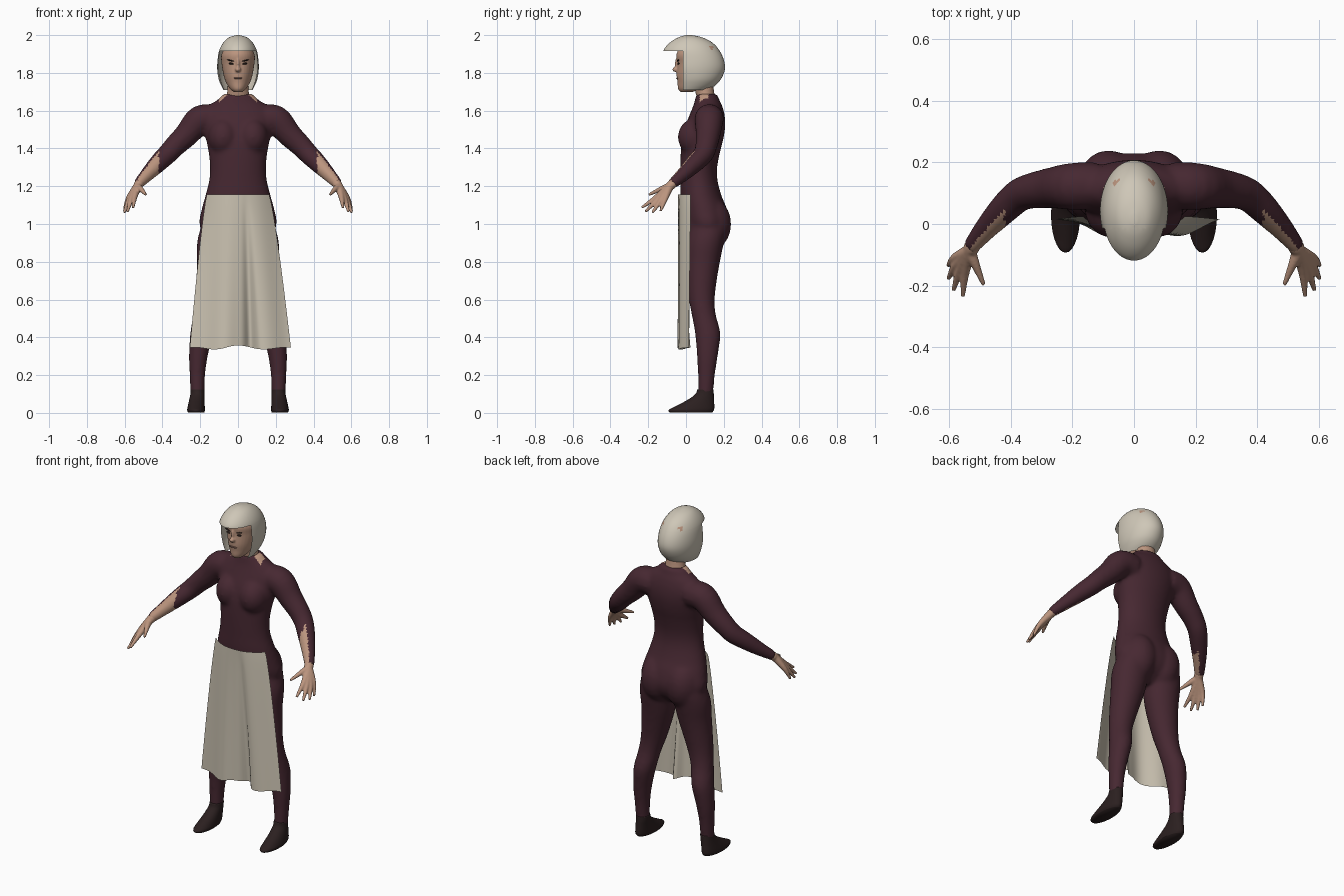
import bpy, bmesh, math
from mathutils import Vector, Matrix

if "Cube" in bpy.data.objects:
    bpy.data.objects.remove(bpy.data.objects["Cube"])


def mat(name, rgb):
    m = bpy.data.materials.new(name)
    m.diffuse_color = (*rgb, 1)
    m.use_nodes = True
    m.node_tree.nodes["Principled BSDF"].inputs["Base Color"].default_value = m.diffuse_color
    return m


MAROON = mat("maroon cloth", (.062, .021, .031))
SKIN = mat("skin", (.50, .30, .21))
HAIR = mat("pale hair", (.62, .57, .475))
LINEN = mat("linen", (.60, .545, .445))
SHOE = mat("dark leather", (.024, .014, .014))
DARK = mat("dark brow", (.03, .018, .015))
LIP = mat("lip", (.24, .13, .10))


def spline(rows, sub=4):
    """Catmull-Rom interpolation of equal-length tuples."""
    out = []
    for i in range(len(rows) - 1):
        p = [rows[max(0, min(len(rows) - 1, i + k))] for k in (-1, 0, 1, 2)]
        for s in range(sub):
            t = s / sub
            out.append([b + .5 * t * (c - a + t * (2 * a - 5 * b + 4 * c - d + t * (3 * (b - c) + d - a)))
                        for a, b, c, d in zip(*p)])
    return out + [list(rows[-1])]


def skin_rings(bm, rings):
    """Bridge rings of points and cap both ends."""
    vs = [[bm.verts.new(p) for p in r] for r in rings]
    n = len(vs[0])
    for a, b in zip(vs, vs[1:]):
        for i in range(n):
            bm.faces.new((a[i], a[(i + 1) % n], b[(i + 1) % n], b[i]))
    bm.faces.new(vs[0][::-1])
    bm.faces.new(vs[-1])


def stack(bm, rows, n=32, s=1):
    """Horizontal oval sections: (z, centre x, half width, front y, back y)."""
    rings = []
    for z, cx, rx, yf, yb in spline(rows):
        rings.append([(s * cx + rx * math.cos(2 * math.pi * i / n),
                       (yf + yb) / 2 + (yb - yf) / 2 * math.sin(2 * math.pi * i / n), z) for i in range(n)])
    skin_rings(bm, rings)


def tube(bm, pts, n=16, s=1):
    """Round limb through (x, y, z, radius) points."""
    pts = spline(pts)
    cs = [Vector((s * p[0], p[1], p[2])) for p in pts]
    rings = []
    for i, c in enumerate(cs):
        d = (cs[min(i + 1, len(cs) - 1)] - cs[max(i - 1, 0)]).normalized()
        u = d.cross(Vector((0, 1, 0.3))).normalized()
        v = d.cross(u)
        rings.append([c + pts[i][3] * (u * math.cos(2 * math.pi * k / n) + v * math.sin(2 * math.pi * k / n))
                      for k in range(n)])
    skin_rings(bm, rings)


def ball(bm, c, r, rot=0):
    m = Matrix.Translation(c) @ Matrix.Rotation(rot, 4, 'Y') @ Matrix.Diagonal((*r, 1))
    bmesh.ops.create_uvsphere(bm, u_segments=20, v_segments=12, radius=1, matrix=m)


def finish(name, bm, *mats, voxel=0, smooth=3, recalc=True):
    if recalc:
        bmesh.ops.recalc_face_normals(bm, faces=bm.faces[:])
    me = bpy.data.meshes.new(name)
    bm.to_mesh(me)
    bm.free()
    ob = bpy.data.objects.new(name, me)
    bpy.context.collection.objects.link(ob)
    if voxel:  # fuse the overlapping volumes into one skin
        r = ob.modifiers.new("fuse", 'REMESH')
        r.mode, r.voxel_size = 'VOXEL', voxel
        f = ob.modifiers.new("relax", 'SMOOTH')
        f.factor, f.iterations = .5, smooth
        dg = bpy.context.evaluated_depsgraph_get()
        me = bpy.data.meshes.new_from_object(ob.evaluated_get(dg))
        ob.modifiers.clear()
        ob.data = me
    me.materials.clear()
    for m in mats:
        me.materials.append(m)
    for p in me.polygons:
        p.use_smooth = True
    return ob


# Bodysuit: torso, chest, hips, arms and legs fused together
bm = bmesh.new()
torso = [(.87, .08, .06, .14), (.93, .17, .02, .205), (1.0, .205, -.005, .23), (1.08, .192, -.022, .216),
         (1.15, .173, -.03, .188), (1.23, .153, -.03, .167), (1.3, .148, -.03, .165), (1.38, .156, -.028, .18),
         (1.45, .17, -.022, .198), (1.52, .185, -.004, .208), (1.58, .188, .02, .204), (1.63, .15, .04, .19),
         (1.66, .105, .048, .175), (1.69, .078, .055, .165)]
stack(bm, [(z, 0, rx, f, b) for z, rx, f, b in torso], 40)
leg = [(1.06, .095, .075, .05, .18), (.98, .10, .098, .02, .212), (.9, .112, .105, .003, .2),
       (.8, .12, .097, 0, .18), (.7, .137, .085, .005, .163), (.6, .157, .072, .015, .152),
       (.52, .175, .063, .03, .158), (.42, .193, .06, .048, .182), (.3, .21, .05, .058, .168),
       (.2, .215, .041, .063, .153), (.09, .215, .036, .063, .143)]
arm = [(.12, .125, 1.555, .075), (.2, .122, 1.552, .077), (.27, .117, 1.475, .066), (.335, .107, 1.412, .058),
       (.377, .09, 1.367, .054), (.425, .045, 1.32, .049), (.478, -.012, 1.265, .039), (.53, -.075, 1.21, .028)]
for s in (-1, 1):
    ball(bm, (s * .078, .05, 1.46), (.082, .094, .10))
    ball(bm, (s * .082, .12, 1.0), (.105, .12, .145))
    stack(bm, leg, 28, s)
    tube(bm, arm, 20, s)
suit = finish("bodysuit", bm, MAROON, SKIN, voxel=.0105, smooth=9)
for p in suit.data.polygons:
    c, n = p.center, p.normal
    side = 1 if c.x > 0 else -1
    inner = n.dot(Vector((-.75 * side, -.65, 0))) > .05
    forearm = abs(c.x) > .42 and inner
    neck_notch = c.z > 1.642 and .06 < abs(c.x) < .1 and .072 < c.y < .12
    p.material_index = int(forearm or neck_notch)

# Hands: every digit runs from the wrist, so the roots merge into a palm
digits = [((.515, -.13, 1.185, .015), (.487, -.197, 1.155, .007)),
          ((.548, -.158, 1.14, .015), (.555, -.235, 1.087, .007)),
          ((.565, -.15, 1.13, .015), (.585, -.215, 1.065, .007)),
          ((.577, -.132, 1.127, .015), (.602, -.178, 1.06, .007)),
          ((.582, -.11, 1.132, .014), (.603, -.135, 1.068, .007))]
for s, label in ((-1, "right"), (1, "left")):
    bm = bmesh.new()
    for knuckle, tip in digits:
        tube(bm, [(.515, -.058, 1.225, .024), (.532, -.085, 1.2, .023), knuckle, tip], 12, s)
    finish(label + "_hand", bm, SKIN, voxel=.005, smooth=2)

    # Shoes
    bm = bmesh.new()
    stack(bm, [(.002, .221, .043, -.085, .138), (.015, .222, .047, -.092, .148), (.035, .221, .045, -.055, .15),
               (.07, .218, .040, .01, .148), (.1, .215, .037, .05, .147), (.125, .214, .036, .06, .146)], 28, s)
    finish(label + "_shoe", bm, SHOE)

# Neck
bm = bmesh.new()
stack(bm, [(1.62, 0, .075, .07, .16), (1.66, 0, .07, .062, .158), (1.69, 0, .058, .052, .15),
           (1.77, 0, .052, .035, .14)])
finish("neck", bm, SKIN)

# Head with nose
bm = bmesh.new()
stack(bm, [(1.698, 0, .02, -.028, .03), (1.715, 0, .042, -.042, .08), (1.75, 0, .064, -.045, .13),
           (1.79, 0, .077, -.05, .16), (1.85, 0, .087, -.047, .17), (1.9, 0, .087, -.05, .16),
           (1.95, 0, .055, -.02, .12), (1.975, 0, .02, .02, .07)])
ball(bm, (0, -.052, 1.818), (.016, .02, .014))
ball(bm, (0, -.047, 1.845), (.009, .013, .035))
finish("head", bm, SKIN, voxel=.005, smooth=3)

# Eyes, brows and mouth
bm = bmesh.new()
for s in (-1, 1):
    ball(bm, (s * .036, -.040, 1.849), (.014, .006, .005), s * -.1)
    ball(bm, (s * .037, -.042, 1.865), (.021, .006, .0035), s * -.25)
finish("eyes_and_brows", bm, DARK)
bm = bmesh.new()
ball(bm, (0, -.045, 1.772), (.025, .007, .005))
finish("mouth", bm, LIP)

# Hair: bell-shaped shell with the face opening cut out under the fringe
bm = bmesh.new()
stack(bm, [(2.0, 0, .008, .0, .03), (1.988, 0, .048, -.04, .085), (1.96, 0, .078, -.086, .14),
           (1.92, 0, .099, -.118, .176), (1.87, 0, .108, -.12, .2), (1.82, 0, .11, -.12, .206),
           (1.77, 0, .103, -.1, .187), (1.735, 0, .09, -.09, .157), (1.71, 0, .077, -.08, .12)], 48)
for co, no in (((0, 0, 1.917), (0, 0, 1)), ((0, -.015, 0), (0, 1, 0))):
    bmesh.ops.bisect_plane(bm, geom=bm.verts[:] + bm.edges[:] + bm.faces[:], plane_co=co, plane_no=no)
bmesh.ops.recalc_face_normals(bm, faces=bm.faces[:])
cut = [f for f in bm.faces if f.calc_center_median().z < 1.7101
       or (f.calc_center_median().z < 1.917 and f.calc_center_median().y < -.015)]
bmesh.ops.delete(bm, geom=cut, context='FACES')
hair = finish("hair", bm, HAIR, SKIN, recalc=False)
for p in hair.data.polygons:  # small bare patches behind the crown
    c = p.center
    p.material_index = int((Vector((abs(c.x), c.y, c.z)) - Vector((.058, .138, 1.935))).length < .014)

# Apron: a flared sheet that wraps the hips and ripples toward the hem
bm = bmesh.new()
NU, NV = 56, 24
grid = []
for j in range(NV + 1):
    t = j / NV
    row = []
    for i in range(NU + 1):
        u = 2 * i / NU - 1
        flare = t ** .8
        half = .165 + flare * (.115 if u > 0 else .09)
        fold = .05 * t * math.exp(-((u - .24) / .1) ** 2)
        ripple = t * .012 * math.sin(7.5 * u + .6)
        wrap = .068 - t * (.03 if u > 0 else .01)
        y = -.043 + .008 * t + wrap * abs(u) ** 2.4 + ripple + fold
        z = 1.155 - .81 * t + .012 * t * math.cos(6 * u) * (1 - u * u)
        row.append(bm.verts.new((u * half, y, z)))
    grid.append(row)
for a, b in zip(grid, grid[1:]):
    for i in range(NU):
        bm.faces.new((a[i], b[i], b[i + 1], a[i + 1]))
finish("apron", bm, LINEN, recalc=False)
